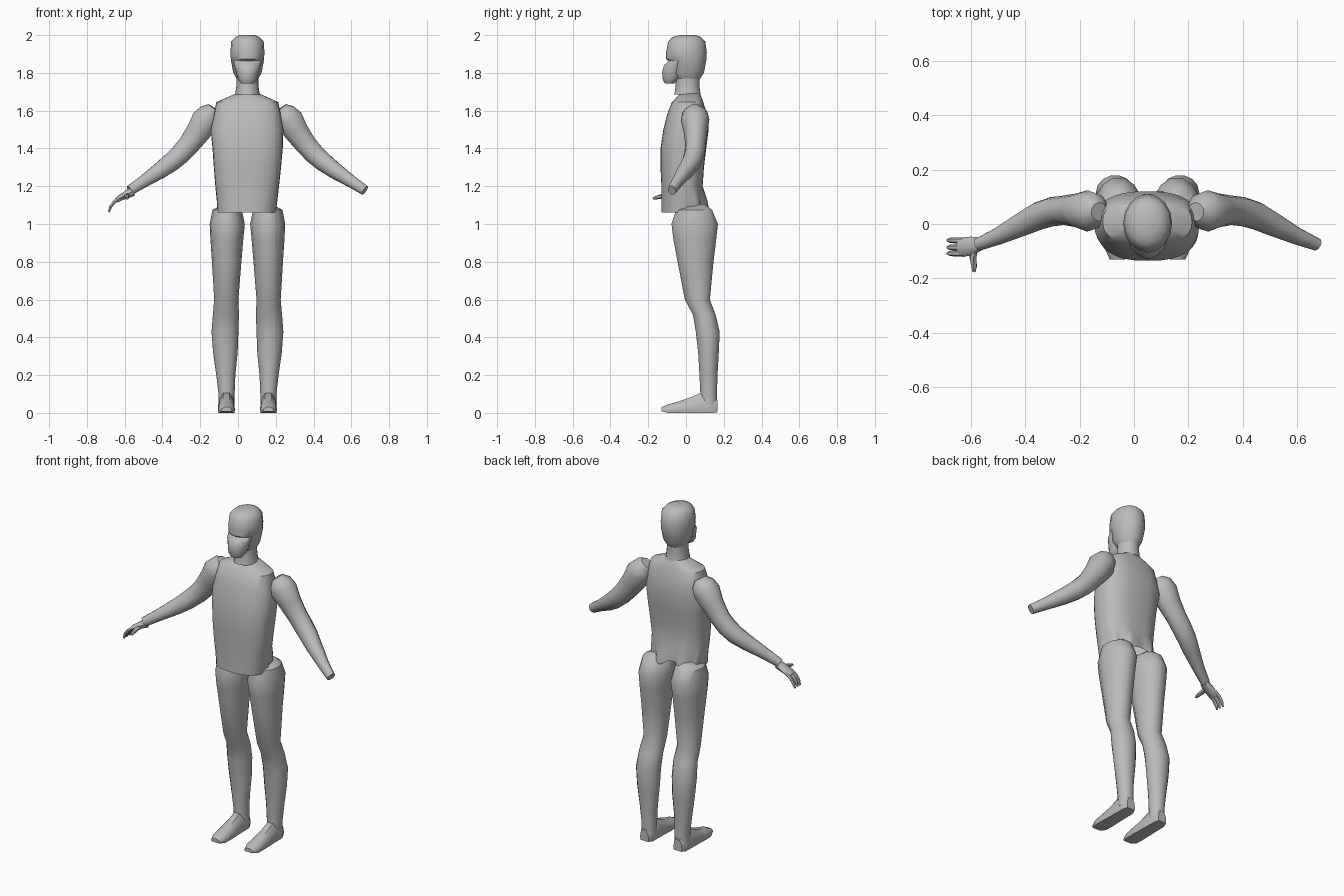
import bpy, bmesh, math
from mathutils import Vector

MID = 0.05  # body axis in x
grey = bpy.data.materials.new("grey")
grey.diffuse_color = (0.5, 0.5, 0.5, 1)


def loft(name, rings, caps=(True, True), angle=40):
    """Skin a list of equally sized point rings."""
    bm = bmesh.new()
    rows = [[bm.verts.new(p) for p in r] for r in rings]
    n = len(rows[0])
    for a, b in zip(rows, rows[1:]):
        for i in range(n):
            j = (i + 1) % n
            bm.faces.new((a[i], a[j], b[j], b[i]))
    if caps[0]:
        bm.faces.new(rows[0][::-1])
    if caps[1]:
        bm.faces.new(rows[-1])
    bmesh.ops.recalc_face_normals(bm, faces=bm.faces)
    me = bpy.data.meshes.new(name)
    bm.to_mesh(me)
    bm.free()
    me.materials.append(grey)
    ob = bpy.data.objects.new(name, me)
    bpy.context.collection.objects.link(ob)
    bpy.context.view_layer.objects.active = ob
    ob.select_set(True)
    bpy.ops.object.shade_smooth_by_angle(angle=math.radians(angle))
    ob.select_set(False)
    return ob


def level(z, x0, x1, y0, y1, n=16, power=1.0):
    """Horizontal ring between x and y limits; power < 1 makes it boxier."""
    pts = []
    for i in range(n):
        t = 2 * math.pi * i / n
        c, s = math.cos(t), math.sin(t)
        c = math.copysign(abs(c) ** power, c)
        s = math.copysign(abs(s) ** power, s)
        pts.append(((x0 + x1) / 2 + c * (x1 - x0) / 2,
                    (y0 + y1) / 2 + s * (y1 - y0) / 2, z))
    return pts


def tube(name, path, n=10):
    """Round limb through (x, y, z, radius in y, radius across) stations."""
    rings = []
    for k, (x, y, z, ry, rc) in enumerate(path):
        a = Vector(path[max(k - 1, 0)][:3])
        b = Vector(path[min(k + 1, len(path) - 1)][:3])
        d = (b - a).normalized()
        u = (Vector((0, 1, 0)) - d * d.y).normalized()
        v = d.cross(u)
        rings.append([Vector((x, y, z)) + u * ry * math.cos(2 * math.pi * i / n)
                      + v * rc * math.sin(2 * math.pi * i / n) for i in range(n)])
    return loft(name, rings)


# Torso, with a pleated flare at the lower back
torso = []
for z, x0, x1, y0, y1 in [(1.06, -.11, .20, -.13, .125), (1.12, -.112, .208, -.13, .115),
                          (1.20, -.12, .217, -.13, .088), (1.30, -.128, .228, -.135, .095),
                          (1.40, -.135, .237, -.135, .107), (1.50, -.145, .240, -.12, .12),
                          (1.58, -.127, .227, -.10, .11), (1.645, -.115, .213, -.075, .092),
                          (1.665, -.07, .17, -.055, .085), (1.692, -.01, .11, -.03, .072)]:
    ring = level(z, x0, x1, y0, y1, 32, .8)
    if z < 1.2:
        amp = (1.2 - z) / .14
        ring = [(x, y - (.025 * amp if i % 4 < 2 else 0), zz + (.035 * amp if i % 4 < 2 else .01 * amp))
                if 0 < i < 16 else (x, y, zz) for i, (x, y, zz) in enumerate(ring)]
    torso.append(ring)
loft("torso", torso, caps=(False, True))

# Neck, skull and face
loft("neck", [level(z, MID - r, MID + r, y0, y1, 14) for z, r, y0, y1 in
              [(1.685, .066, -.065, .08), (1.705, .062, -.06, .076),
               (1.74, .058, -.056, .072), (1.80, .058, -.055, .075)]])
loft("skull", [level(z, MID - r, MID + r, y0, y1, 16) for z, r, y0, y1 in
               [(1.765, .055, -.05, .072), (1.80, .075, -.085, .095), (1.86, .086, -.088, .106),
                (1.873, .088, -.105, .109), (1.91, .09, -.105, .11), (1.965, .086, -.095, .102),
                (1.988, .065, -.075, .08), (2.0, .04, -.035, .055)]])
loft("face", [level(z, MID - r, MID + r, y0, y1, 14) for z, r, y0, y1 in
              [(1.745, .034, -.113, -.06), (1.765, .05, -.124, -.035), (1.805, .06, -.128, .0),
               (1.84, .07, -.118, .0), (1.866, .076, -.088, .0)]])

for side, sgn in (("left", 1), ("right", -1)):
    # Leg, from hip peak to ankle; offsets are measured from the body axis
    leg = []
    for z, a, b, y0, y1 in [(.03, .068, .155, .075, .165), (.10, .068, .153, .075, .165),
                            (.20, .064, .165, .07, .168), (.32, .052, .182, .063, .175),
                            (.43, .048, .19, .05, .18), (.52, .045, .183, .035, .158),
                            (.60, .048, .176, -.008, .128), (.80, .032, .188, -.047, .148),
                            (.92, .022, .196, -.07, .163), (1.0, .014, .20, -.08, .172),
                            (1.075, .03, .185, -.055, .14), (1.105, .07, .13, .02, .10)]:
        x0, x1 = sorted((MID + sgn * a, MID + sgn * b))
        leg.append(level(z, x0, x1, y0, y1, 14))
    loft(side + "_leg", leg)

    # Foot, lofted from heel to toe with a flat sole
    foot = []
    for y, w, h, zb in [(.167, .028, .07, .004), (.14, .041, .10, 0), (.075, .042, .105, 0),
                        (.03, .043, .085, 0), (-.04, .046, .06, 0), (-.095, .044, .045, 0),
                        (-.13, .028, .03, .008)]:
        c = MID + sgn * .111
        foot.append([(c + w * x, y, zb + (h - zb) * z) for x, z in
                     [(-.9, 0), (.9, 0), (1, .3), (.85, .7), (.4, 1), (-.4, 1), (-.85, .7), (-1, .3)]])
    loft(side + "_foot", foot)

    # Arm, from shoulder to wrist
    tube(side + "_arm", [(MID + sgn * x, y, z, ry, rc) for x, y, z, ry, rc in
                         [(.178, .045, 1.615, .035, .035), (.195, .047, 1.59, .067, .062),
                          (.222, .048, 1.55, .076, .078), (.262, .05, 1.485, .062, .068),
                          (.31, .05, 1.42, .054, .06), (.352, .045, 1.373, .054, .057),
                          (.40, .03, 1.33, .052, .053), (.46, 0, 1.285, .045, .046),
                          (.55, -.045, 1.225, .032, .034), (.622, -.075, 1.178, .024, .028)]])

# Hand on one side only: palm, three fingers and a thumb
tube("palm", [(-.56, -.072, 1.172, .023, .026), (-.595, -.08, 1.153, .034, .02),
              (-.63, -.085, 1.135, .036, .015), (-.645, -.085, 1.123, .033, .012)], 8)
for k, y in enumerate((-.06, -.086, -.108)):
    tube(f"finger_{k + 1}", [(-.625, y, 1.138, .011, .011), (-.657, y, 1.115, .011, .010),
                             (-.675, y, 1.09, .010, .009), (-.684, y, 1.063, .006, .005)], 6)
tube("thumb", [(-.585, -.085, 1.155, .013, .015), (-.592, -.125, 1.148, .013, .014),
               (-.587, -.155, 1.14, .010, .011), (-.588, -.176, 1.135, .006, .006)], 6)
